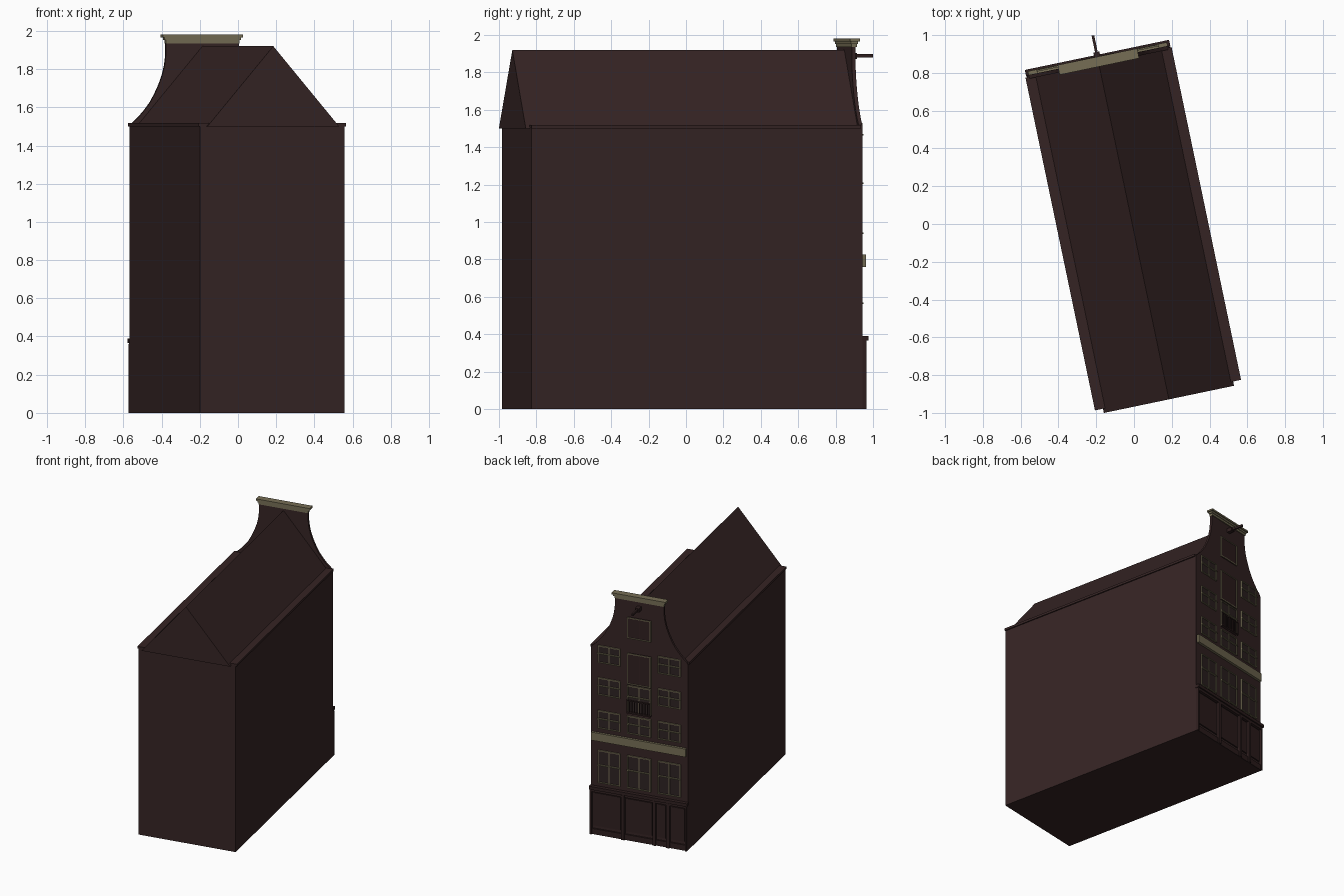
import bpy, bmesh, math
from mathutils import Matrix

if "Cube" in bpy.data.objects:
    bpy.data.objects.remove(bpy.data.objects["Cube"])

# The house is built square to its own axes (facade at +y), then turned on the plot
PLACE = Matrix.Translation((-0.005, -0.02, 0)) @ Matrix.Rotation(math.radians(11.8), 4, 'Z')
W, D = 0.386, 0.905          # half width, half depth
EAVE = 1.5


def material(name, rgb):
    m = bpy.data.materials.new(name)
    m.diffuse_color = (*rgb, 1)
    m.use_nodes = True
    m.node_tree.nodes["Principled BSDF"].inputs["Base Color"].default_value = m.diffuse_color
    return m


BRICK = material("dark_brown_brick", (0.036, 0.0175, 0.0175))
WOOD = material("dark_wood", (0.029, 0.014, 0.014))
GLASS = material("dark_glass", (0.027, 0.016, 0.016))
CREAM = material("aged_cream", (0.18, 0.155, 0.09))


def finish(name, bm, mat):
    bmesh.ops.recalc_face_normals(bm, faces=bm.faces)
    bm.transform(PLACE)
    me = bpy.data.meshes.new(name)
    bm.to_mesh(me)
    bm.free()
    me.materials.append(mat)
    bpy.context.collection.objects.link(bpy.data.objects.new(name, me))


def boxes(name, mat, *items):
    """Each item is x0, x1, y0, y1, z0, z1."""
    bm = bmesh.new()
    for x0, x1, y0, y1, z0, z1 in items:
        m = Matrix.Translation(((x0 + x1) / 2, (y0 + y1) / 2, (z0 + z1) / 2))
        m = m @ Matrix.Diagonal((x1 - x0, y1 - y0, z1 - z0, 1))
        bmesh.ops.create_cube(bm, size=1, matrix=m)
    finish(name, bm, mat)


def prism(name, mat, outline, y0, y1):
    """Extrude an x-z outline along the depth."""
    bm = bmesh.new()
    face = bm.faces.new([bm.verts.new((x, y0, z)) for x, z in outline])
    new = bmesh.ops.extrude_face_region(bm, geom=[face])["geom"]
    bmesh.ops.translate(bm, vec=(0, y1 - y0, 0),
                        verts=[v for v in new if isinstance(v, bmesh.types.BMVert)])
    finish(name, bm, mat)


def frame(x, hw, z0, z1, t, y1):
    """Four bars around an opening."""
    return [(x - hw, x - hw + t, D, y1, z0, z1), (x + hw - t, x + hw, D, y1, z0, z1),
            (x - hw + t, x + hw - t, D, y1, z0, z0 + t), (x - hw + t, x + hw - t, D, y1, z1 - t, z1)]


def window(name, x, z0, z1, hw=0.09, split=0.55):
    zt = z0 + (z1 - z0) * split
    f = D + 0.011
    boxes(name + "_glass", GLASS, (x - hw + .005, x + hw - .005, D, D + 0.004, z0 + .005, z1 - .005))
    boxes(name + "_frame", CREAM, *frame(x, hw, z0, z1, 0.008, f),
          (x - 0.004, x + 0.004, D, f - .002, z0, z1),
          (x - hw, x + hw, D, f + 0.006, zt - 0.004, zt + 0.004))


def hatch(name, z0, z1, hw=0.095):
    boxes(name + "_doors", WOOD, (-hw + .008, -.002, D, D + .007, z0, z1),
          (.002, hw - .008, D, D + .007, z0, z1))
    boxes(name + "_frame", CREAM, *frame(0, hw, z0, z1, 0.008, D + .011))


# Main body, pitched roof and side gutters
boxes("walls", BRICK, (-W, W, -D, D, 0, EAVE))
prism("roof", BRICK, [(-0.352, EAVE), (0.352, EAVE), (0, 1.92)], -0.928, 0.892)
boxes("gutters", BRICK, *[(min(s * .34, s * .395), max(s * .34, s * .395), -D, D - .01, EAVE, 1.518)
                          for s in (-1, 1)])

# Neck gable with concave shoulders
curve = [(W, EAVE), (0.378, 1.515), (0.34, 1.55), (0.31, 1.585), (0.28, 1.625), (0.255, 1.67),
         (0.232, 1.72), (0.214, 1.77), (0.202, 1.82), (0.196, 1.87), (0.195, 1.94)]
prism("neck_gable", BRICK, curve + [(-x, z) for x, z in reversed(curve)], 0.885, D)

# Stepped cornice on the gable
boxes("top_cornice", CREAM, (-.197, .197, .882, .912, 1.935, 1.952),
      (-.205, .205, .878, .917, 1.952, 1.966), (-.215, .215, .872, .925, 1.966, 1.98))

# Hoist beam
boxes("hoist_beam", WOOD, (-.016, .016, D - .02, .95, 1.872, 1.902),
      (-.007, .007, .94, 1.04, 1.88, 1.897))

# Windows, row by row
for row, (z0, z1) in enumerate([(0.42, 0.685), (0.86, 1.005), (1.13, 1.27), (1.39, 1.53)]):
    for col, x in enumerate((-0.24, 0, 0.24)):
        if x == 0 and row > 1:
            continue
        window(f"window_{row}_{col}", x, z0, z1, 0.095 if x == 0 else 0.09)

# Middle bay: attic hatch, loading doors, balcony window
hatch("attic_hatch", 1.63, 1.80)
hatch("loading_doors", 1.26, 1.51)
window("balcony_window", 0, 1.03, 1.25, 0.095, 0.6)
boxes("balcony_railing", WOOD, (-.095, .095, D, D + .022, 1.03, 1.04),
      (-.095, .095, D + .014, D + .022, 1.13, 1.138),
      *[(-.095 + i * .0205, -.089 + i * .0205, D + .015, D + .021, 1.04, 1.13) for i in range(10)])

# Plain fascia board between the floors
boxes("fascia_board", CREAM, (-.376, .376, D, D + .02, 0.76, 0.825))

# Shopfront: panels, pilasters, plinth and cornice
edges = [-0.386, -0.235, -0.125, 0.125, 0.386]
boxes("shop_panels", WOOD, *[(a + .022, b - .022, D, D + .009, 0.07, 0.335)
                             for a, b in zip(edges, edges[1:])])
boxes("shop_pilasters", WOOD, *[(max(e - .013, -W), min(e + .013, W), D, D + .022, 0, 0.36)
                                for e in edges])
boxes("shop_plinth", WOOD, (-W, W, D, D + .012, 0, 0.045))
boxes("shop_cornice", WOOD, (-W, W, D, D + .02, 0.345, 0.365),
      (-.39, .39, D - .005, D + .03, 0.365, 0.39))
